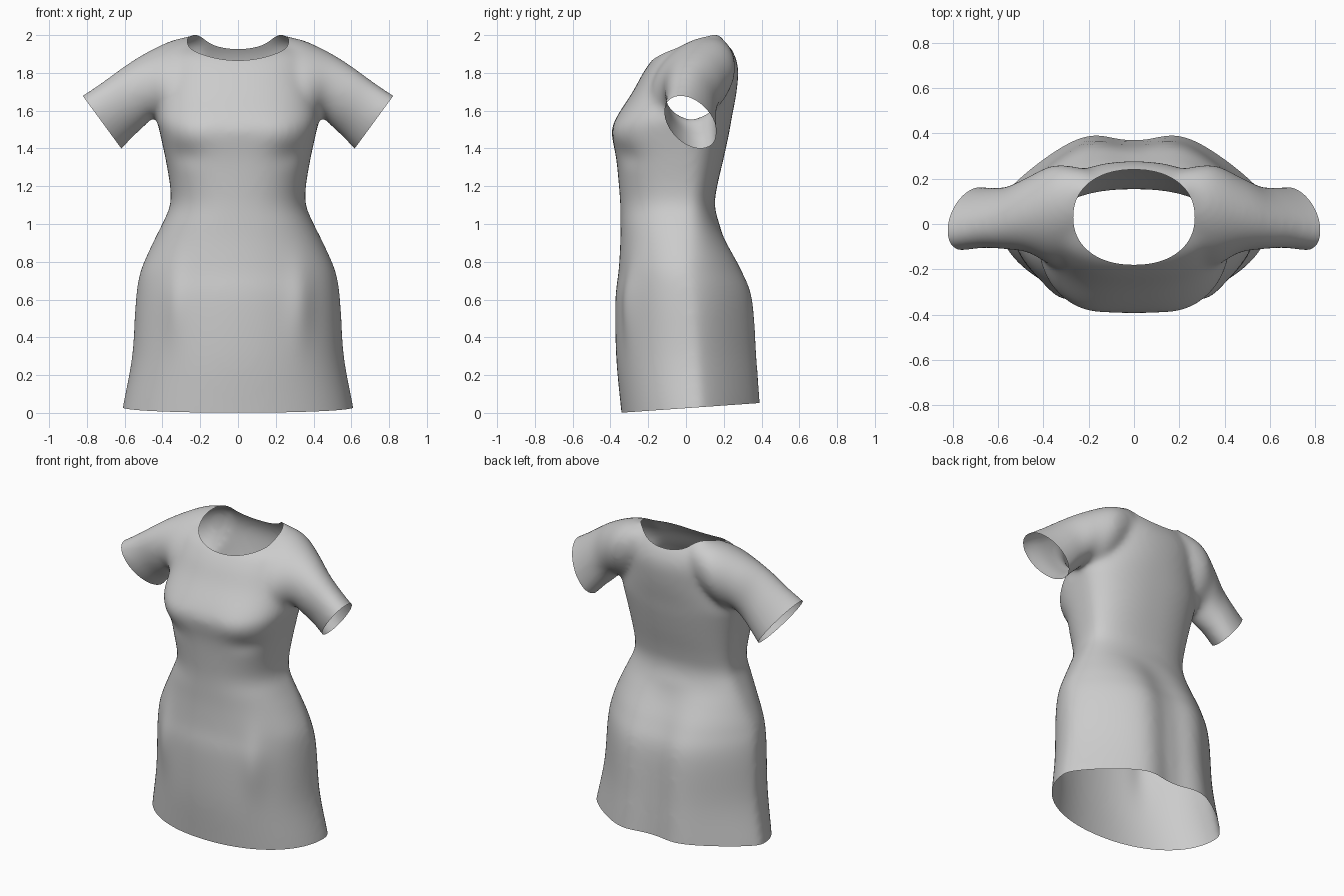
import bpy, bmesh, math
from mathutils import Vector

if "Cube" in bpy.data.objects:
    bpy.data.objects.remove(bpy.data.objects["Cube"])


def spline(rows, steps):
    """Catmull-Rom rows between key rows."""
    out = []
    for i in range(len(rows) - 1):
        a, b = rows[max(i - 1, 0)], rows[i]
        c, d = rows[i + 1], rows[min(i + 2, len(rows) - 1)]
        for s in range(steps):
            t = s / steps
            out.append([0.5 * (2 * q + (r - p) * t + (2 * p - 5 * q + 4 * r - w) * t * t
                               + (3 * q - p - 3 * r + w) * t ** 3)
                        for p, q, r, w in zip(a, b, c, d)])
    out.append(list(rows[-1]))
    return out


def spow(v, n):
    return math.copysign(abs(v) ** (2 / n), v)


def loft(bm, rings):
    """Closed solid through a list of rings of points."""
    loops = [[bm.verts.new(p) for p in ring] for ring in rings]
    n = len(loops[0])
    faces = [bm.faces.new((a[k], a[(k + 1) % n], b[(k + 1) % n], b[k]))
             for a, b in zip(loops, loops[1:]) for k in range(n)]
    faces += [bm.faces.new(loops[0]), bm.faces.new(loops[-1])]
    bmesh.ops.recalc_face_normals(bm, faces=faces)


def make(name, bm):
    me = bpy.data.meshes.new(name)
    bm.to_mesh(me)
    bm.free()
    ob = bpy.data.objects.new(name, me)
    bpy.context.collection.objects.link(ob)
    return ob


N = 72
ANG = [2 * math.pi * k / N for k in range(N)]

# Torso and skirt: z, half width, front y, back y, front squareness, back squareness
BODY = [(-.15, .64, -.325, .495, 2.1, 1.3), (.03, .612, -.345, .488, 2.1, 1.3),
        (.30, .562, -.37, .472, 2.1, 1.32), (.60, .542, -.374, .43, 2.1, 1.45),
        (.75, .517, -.357, .354, 2.1, 1.6), (.90, .452, -.348, .245, 2.2, 1.85),
        (1.0, .402, -.347, .178, 2.3, 2.1), (1.1, .36, -.348, .153, 2.3, 2.2),
        (1.2, .36, -.355, .165, 2.4, 2.3), (1.35, .385, -.37, .20, 2.6, 2.3),
        (1.48, .413, -.393, .228, 2.9, 2.3), (1.56, .428, -.371, .242, 2.8, 2.3),
        (1.7, .41, -.282, .268, 2.5, 2.2), (1.82, .39, -.215, .277, 2.5, 2.2),
        (1.9, .37, -.145, .255, 2.5, 2.3), (1.96, .30, -.02, .218, 2.5, 2.5),
        (2.0, .25, .09, .19, 2.5, 2.5), (2.014, .21, .13, .17, 2.5, 2.5)]

# Sleeve: top x, top z, underside x, underside z, front y, back y, lean in y
SLEEVE = [(.20, 2.0, .20, 1.55, -.155, .215, .10), (.34, 1.975, .36, 1.53, -.175, .250, .07),
          (.50, 1.900, .44, 1.565, -.125, .205, .01), (.62, 1.823, .50, 1.512, -.11, .165, -.02),
          (.72, 1.750, .56, 1.456, -.10, .155, -.04), (.825, 1.68, .615, 1.398, -.105, .152, -.055),
          (.925, 1.62, .67, 1.343, -.105, .152, -.06)]


def body_ring(z, w, yf, yb, nf, nb):
    cy = max(0, (yf + yb) / 2)
    pts = []
    for t in ANG:
        s, c = math.sin(t), math.cos(t)
        n, d = (nb, yb - cy) if s > 0 else (nf, cy - yf)
        x, y = w * spow(c, n), cy + d * spow(s, n)
        if s > 0:  # hollow down the centre of the seat
            y -= max(0, 2.1 - nb) * .145 * math.exp(-(x / .15) ** 2)
        pts.append((x, y, z))
    return pts


def sleeve_ring(side, tx, tz, ux, uz, yf, yb, lean):
    pts = []
    for t in ANG:
        c, s = math.cos(t), math.sin(t)
        pts.append((side * ((tx + ux) / 2 + c * (tx - ux) / 2),
                    (yf + yb) / 2 + s * (yb - yf) / 2 + lean * c,
                    (tz + uz) / 2 + c * (tz - uz) / 2))
    return pts


bm = bmesh.new()
loft(bm, [body_ring(*r) for r in spline(BODY, 4)])
for side in (1, -1):
    loft(bm, [sleeve_ring(side, *r) for r in spline(SLEEVE, 5)])
dress = make("dress", bm)

# Neck opening cutter
NX, NY, NC, NN = .268, .21, .03, 2.2
bm = bmesh.new()
loft(bm, [[(NX * spow(math.cos(t), NN), NC + NY * spow(math.sin(t), NN), z) for t in ANG]
          for z in (1.76, 2.3)])
cutter = make("neck_cutter", bm)
cutter.hide_render = True

# Fuse body with sleeves, soften the seams, cut the neck
m = dress.modifiers.new("fuse", 'REMESH')
m.mode = 'VOXEL'
m.voxel_size = .014
m = dress.modifiers.new("soften", 'SMOOTH')
m.factor = .5
m.iterations = 28
m = dress.modifiers.new("neck", 'BOOLEAN')
m.operation = 'DIFFERENCE'
m.solver = 'EXACT'
m.object = cutter
bpy.context.view_layer.update()
dg = bpy.context.evaluated_depsgraph_get()
bm = bmesh.new()
bm.from_mesh(dress.evaluated_get(dg).to_mesh())
dress.modifiers.clear()
bpy.data.objects.remove(cutter)


# Leave only the cloth shell: open neck, hem and cuffs
def in_neck(p):
    return p.z > 1.7 and abs(p.x / NX) ** NN + abs((p.y - NC) / NY) ** NN < 1.0008


bmesh.ops.delete(bm, geom=[f for f in bm.faces if in_neck(f.calc_center_median())],
                 context='FACES')


def trim(test, co, no):
    faces = [f for f in bm.faces if test(f.calc_center_median())]
    geom = set(faces)
    for f in faces:
        geom.update(f.edges)
        geom.update(f.verts)
    bmesh.ops.bisect_plane(bm, geom=list(geom), plane_co=co, plane_no=no, clear_outer=True)


trim(lambda p: p.z < .3, (0, 0, .025), (0, .07, -1))
for side in (1, -1):
    trim(lambda p: p.x * side > .5 and p.z > 1.2, (side * .823, 0, 1.68),
         (side * .28, 0, -.205))


# Soft shaping of the cloth, mirrored left and right
def bump(centre, radius, push):
    for side in (1, -1):
        for v in bm.verts:
            d = ((v.co.x * side - centre[0]) / radius[0], (v.co.y - centre[1]) / radius[1],
                 (v.co.z - centre[2]) / radius[2])
            k = math.exp(-sum(q * q for q in d))
            v.co += Vector((push[0] * side, push[1], push[2])) * k


bump((.23, -.38, 1.47), (.11, .15, .09), (0, -.008, 0))     # bust
bump((.29, -.34, 1.36), (.10, .12, .06), (-.004, .01, 0))   # under bust
bump((.33, -.30, .58), (.07, .15, .20), (.005, -.02, 0))    # thighs

bmesh.ops.recalc_face_normals(bm, faces=bm.faces[:])
for f in bm.faces:
    f.smooth = True
bm.to_mesh(dress.data)
bm.free()
